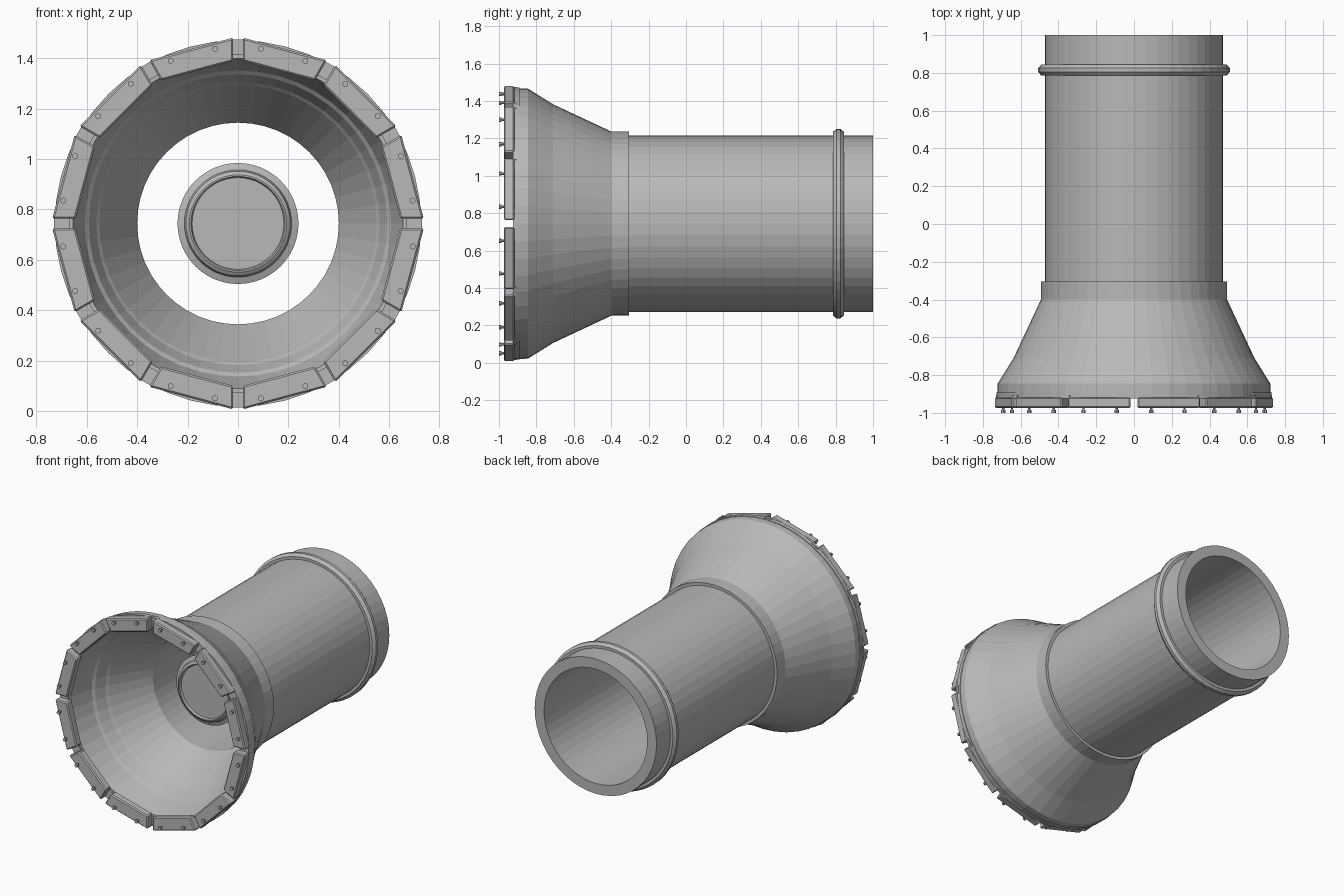
import bpy, bmesh, math
from mathutils import Matrix

if "Cube" in bpy.data.objects:
    bpy.data.objects.remove(bpy.data.objects["Cube"])

CZ = 0.744          # height of the main axis, which runs along y
SEG = 48

grey = bpy.data.materials.new("plain grey metal")
grey.diffuse_color = (0.48, 0.48, 0.48, 1)
grey.use_nodes = True
grey.node_tree.nodes["Principled BSDF"].inputs["Base Color"].default_value = grey.diffuse_color


def finish(bm, name):
    bmesh.ops.remove_doubles(bm, verts=bm.verts, dist=1e-5)
    bmesh.ops.recalc_face_normals(bm, faces=bm.faces)
    mesh = bpy.data.meshes.new(name)
    bm.to_mesh(mesh)
    bm.free()
    mesh.materials.append(grey)
    ob = bpy.data.objects.new(name, mesh)
    bpy.context.collection.objects.link(ob)
    return ob


def lathe(name, profile, closed=True, seg=SEG):
    """Spin (y, radius) points around the main axis."""
    bm = bmesh.new()
    rings = []
    for y, r in profile:
        if r == 0:
            rings.append([bm.verts.new((0, y, CZ))] * seg)
        else:
            rings.append([bm.verts.new((r * math.sin(2 * math.pi * i / seg), y,
                                        CZ + r * math.cos(2 * math.pi * i / seg)))
                          for i in range(seg)])
    pairs = list(zip(rings, rings[1:]))
    if closed:
        pairs.append((rings[-1], rings[0]))
    for a, b in pairs:
        for i in range(seg):
            j = (i + 1) % seg
            bm.faces.new(list(dict.fromkeys((a[i], a[j], b[j], b[i]))))
    return finish(bm, name)


def place(ob, angle):
    """Move a part built around the origin to its angle on the rim."""
    ob.matrix_world = Matrix.Translation((0, 0, CZ)) @ Matrix.Rotation(angle, 4, 'Y')


def prism(name, outline, y0, y1, bevel=0):
    """Extrude an (x, z) outline along y."""
    bm = bmesh.new()
    front = [bm.verts.new((x, y0, z)) for x, z in outline]
    back = [bm.verts.new((x, y1, z)) for x, z in outline]
    bm.faces.new(front)
    bm.faces.new(back[::-1])
    for i in range(len(outline)):
        j = (i + 1) % len(outline)
        bm.faces.new((front[i], back[i], back[j], front[j]))
    if bevel:
        bmesh.ops.bevel(bm, geom=list(bm.edges), offset=bevel, segments=1,
                        affect='EDGES')
    return finish(bm, name)


# flared bell, outer skin then inner skin
lathe("flared_bell", [
    (-0.39, 0.488), (-0.71, 0.638), (-0.845, 0.722), (-0.915, 0.724),
    (-0.915, 0.655), (-0.75, 0.607), (-0.735, 0.592), (-0.66, 0.562),
    (-0.645, 0.55), (-0.37, 0.40), (-0.35, 0.40), (-0.35, 0.47)])

# raised line around the bell edge
lathe("bell_edge_band", [(-0.918, 0.70), (-0.918, 0.727), (-0.89, 0.727), (-0.885, 0.70)])

# open tube
lathe("tube", [(-0.37, 0.472), (1.0, 0.472), (1.0, 0.40), (-0.37, 0.40)])

# collar where tube meets bell
lathe("neck_collar", [(-0.40, 0.45), (-0.40, 0.492), (-0.305, 0.492), (-0.305, 0.45)])

# bead near the rear end
lathe("rear_bead", [(0.785, 0.45), (0.785, 0.49), (0.805, 0.507), (0.825, 0.507),
                    (0.845, 0.49), (0.845, 0.45)])

# central plug with a stepped rim and a recessed face
lathe("central_plug", [
    (-0.365, 0), (-0.365, 0.182), (-0.38, 0.187), (-0.38, 0.193), (-0.37, 0.207),
    (-0.35, 0.213), (-0.34, 0.24), (-0.28, 0.24), (-0.27, 0.225), (-0.27, 0)],
    closed=False)

# twelve rim plates, each with two bolts and a tab in the gap beside it
COUNT = 12
half = math.pi / COUNT
GAP = 0.019
Z_OUT, Z_IN = 0.717, 0.627


def side_x(z):
    # plate side stays parallel to the centre of the gap
    return z * math.tan(half) - GAP / math.cos(half)


plate_outline = [(-side_x(Z_OUT), Z_OUT), (side_x(Z_OUT), Z_OUT),
                 (side_x(Z_IN), Z_IN), (-side_x(Z_IN), Z_IN)]


def bolt(name, angle):
    for part, r, y0, y1 in (("head", 0.012, -1.0, -0.986), ("shaft", 0.007, -0.986, -0.97)):
        outline = [(r * math.cos(k * math.pi / 4), 0.699 + r * math.sin(k * math.pi / 4))
                   for k in range(8)]
        place(prism(name + "_" + part, outline, y0, y1), angle)


for n in range(COUNT):
    a = (2 * n + 1) * half
    place(prism(f"rim_plate_{n}", plate_outline, -0.974, -0.918, 0.007), a)
    for s in (-1, 1):
        bolt(f"bolt_{n}_{'left' if s < 0 else 'right'}", a + s * math.radians(7.5))
    tab = [(-0.026, 0.73), (0.026, 0.73), (0.026, 0.668), (-0.026, 0.668)]
    place(prism(f"gap_tab_{n}", tab, -0.925, -0.905), a + half)
